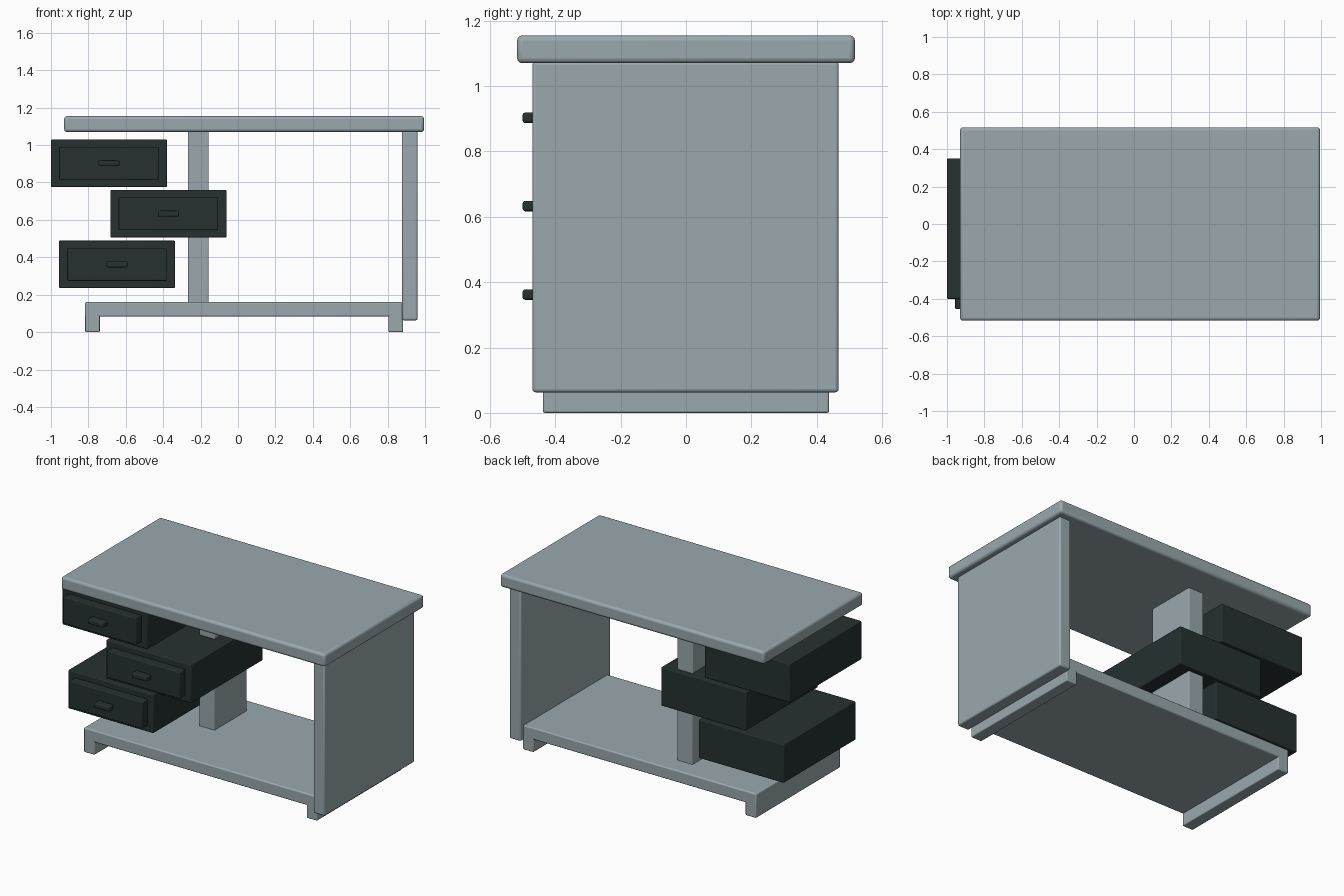
import bpy
import math

if "Cube" in bpy.data.objects:
    bpy.data.objects.remove(bpy.data.objects["Cube"], do_unlink=True)


def make_material(name, rgb):
    mat = bpy.data.materials.new(name)
    mat.use_nodes = True
    colour = (*rgb, 1.0)
    mat.diffuse_color = colour
    bsdf = next(n for n in mat.node_tree.nodes if n.type == "BSDF_PRINCIPLED")
    bsdf.inputs["Base Color"].default_value = colour
    return mat


GREY = make_material("pale blue grey", (0.32, 0.395, 0.42))
DARK = make_material("dark slate green", (0.019, 0.030, 0.030))


def rounded_box(name, xs, ys, zs, mat, bevel=0.01):
    """Box between the given limits on each axis, with softened edges."""
    limits = (xs, ys, zs)
    centre = [(a + b) / 2 for a, b in limits]
    bpy.ops.mesh.primitive_cube_add(size=1, location=centre)
    obj = bpy.context.object
    obj.name = name
    obj.scale = [b - a for a, b in limits]
    bpy.ops.object.transform_apply(location=False, rotation=False, scale=True)
    obj.data.materials.append(mat)
    mod = obj.modifiers.new("soft edges", "BEVEL")
    mod.width = bevel
    mod.segments = 3
    bpy.ops.object.shade_smooth_by_angle(angle=math.radians(35))
    return obj


# Desk frame
rounded_box("desk_top", (-0.93, 0.995), (-0.517, 0.517), (1.07, 1.155), GREY, 0.016)
rounded_box("side_panel", (0.877, 0.96), (-0.47, 0.467), (0.063, 1.075), GREY)
rounded_box("base_shelf", (-0.818, 0.882), (-0.438, 0.438), (0.083, 0.16), GREY, 0.008)
rounded_box("post", (-0.268, -0.157), (-0.02, 0.315), (0.15, 1.08), GREY, 0.005)

# Foot rails running front to back
for side, x in (("right", -0.778), ("left", 0.844)):
    rounded_box(f"foot_rail_{side}", (x - 0.039, x + 0.039), (-0.438, 0.438),
                (0, 0.12), GREY, 0.006)

# Staggered drawers, each with a raised front and a handle
for label, x, z in (("top", -0.69, 0.903), ("middle", -0.372, 0.633),
                    ("bottom", -0.647, 0.362)):
    def part(name, half_x, half_z, ys, bevel):
        rounded_box(f"{label}_drawer_{name}", (x - half_x, x + half_x), ys,
                    (z - half_z, z + half_z), DARK, bevel)

    part("body", 0.31, 0.127, (-0.40, 0.35), 0.006)
    part("front", 0.266, 0.088, (-0.455, -0.39), 0.006)
    part("handle", 0.056, 0.016, (-0.50, -0.445), 0.008)
